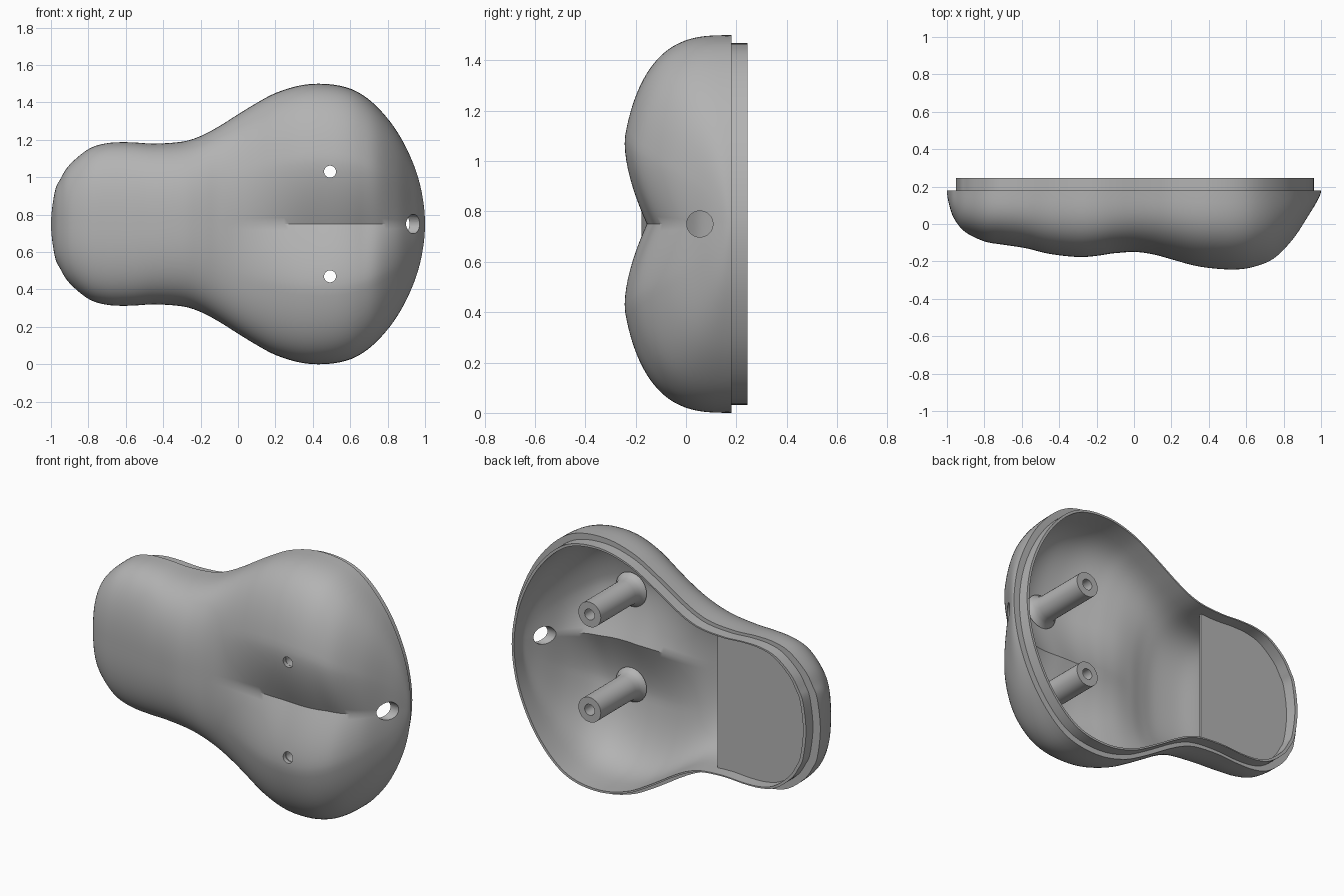
import bpy, bmesh, math
from mathutils import Vector, Matrix

cube = bpy.data.objects.get("Cube")
if cube:
    bpy.data.objects.remove(cube, do_unlink=True)

MID = 0.75                 # height of the mirror line
RIM, LIP = 0.18, 0.245     # depth of the shell edge and of the lip
LIP_SCALE, INNER_SCALE = 0.957, 0.94
BORE = 0.032

grey = bpy.data.materials.new("plain grey")
grey.use_nodes = True
grey.diffuse_color = (0.45, 0.45, 0.45, 1)
grey.node_tree.nodes["Principled BSDF"].inputs["Base Color"].default_value = (0.45, 0.45, 0.45, 1)

# Lengthwise stations: x, half width, dome depth
STATIONS = [Vector(p) for p in (
    (-1, 0, 0), (-.98, .17, .105), (-.95, .24, .165), (-.9, .317, .218), (-.8, .4, .265),
    (-.7, .432, .282), (-.58, .437, .3), (-.45, .43, .33), (-.3, .44, .346),
    (-.2, .47, .34), (-.1, .523, .326), (0, .586, .326), (.1, .647, .345),
    (.2, .7, .375), (.32, .738, .41), (.43, .75, .427), (.55, .738, .432), (.65, .7, .415),
    (.75, .62, .37), (.85, .495, .265), (.93, .34, .14), (.98, .18, .055), (1, 0, 0))]


def flip(p):
    return Vector((p.x, -p.y, -p.z))


def smooth_path(pts, steps):
    """Catmull-Rom curve through the stations, mirrored past both ends."""
    ext = [flip(pts[1])] + pts + [flip(pts[-2])]
    out = []
    for a, b, c, d in zip(ext, ext[1:], ext[2:], ext[3:]):
        for k in range(steps):
            t = k / steps
            out.append(0.5 * (2 * b + (c - a) * t + (2 * a - 5 * b + 4 * c - d) * t * t
                              + (3 * b - a - 3 * c + d) * t ** 3))
    return out + [pts[-1]]


PATH = smooth_path(STATIONS, 5)


def ease(t):
    t = max(0, min(1, t))
    return t * t * (3 - 2 * t)


def scaled_x(x, scale):
    return x * scale + 0.005 * (1 - scale) / (1 - LIP_SCALE)


def finish(name, bm):
    bmesh.ops.remove_doubles(bm, verts=bm.verts, dist=0.0002)
    bmesh.ops.recalc_face_normals(bm, faces=bm.faces)
    mesh = bpy.data.meshes.new(name)
    bm.to_mesh(mesh)
    bm.free()
    mesh.materials.append(grey)
    ob = bpy.data.objects.new(name, mesh)
    bpy.context.collection.objects.link(ob)
    return ob


def activate(ob):
    bpy.ops.object.select_all(action='DESELECT')
    ob.select_set(True)
    bpy.context.view_layer.objects.active = ob


def smooth(ob):
    activate(ob)
    bpy.ops.object.shade_smooth_by_angle(angle=math.radians(35))


def bridge(bm, rows, closed=False):
    """Quads between successive rows of points."""
    rows = [[bm.verts.new(p) for p in r] for r in rows]
    for r, s in zip(rows, rows[1:]):
        n = len(r)
        for j in range(n if closed else n - 1):
            k = (j + 1) % n
            bm.faces.new((r[j], r[k], s[k], s[j]))


def dome(bm, scale):
    """Two-lobed dome with a valley along the wide end."""
    rows, cols = [], 64
    for p in PATH:
        valley = 0.11 * ease((p.x + .1) / .55) * ease((1 - p.x) / .35)
        row = []
        for j in range(cols + 1):
            v = math.cos(math.pi * j / cols)
            bulge = 1.03 * max(0, 1 - abs(v) ** 2.5) ** 0.33
            dip = max(0, 1 - abs(v) / 0.47) ** 1.4
            row.append((scaled_x(p.x, scale), RIM - scale * (p.z * bulge - valley * dip),
                        MID + scale * v * p.y))
        rows.append(row)
    bridge(bm, rows)


def ring(scale, y):
    top = [(scaled_x(p.x, scale), y, MID + scale * p.y) for p in PATH]
    return top + [(x, y, 2 * MID - z) for x, y, z in top[-2:0:-1]]


# Hollow shell with a thin stepped lip
bm = bmesh.new()
dome(bm, 1)
dome(bm, INNER_SCALE)
bridge(bm, [ring(1, RIM), ring(LIP_SCALE, RIM), ring(LIP_SCALE, LIP),
            ring(INNER_SCALE, LIP), ring(INNER_SCALE, RIM)], closed=True)
shell = finish("shell", bm)


# Screw holes and cable hole
def cut(ob, centre, radius, length, axis):
    bm = bmesh.new()
    turn = Matrix.Rotation(math.pi / 2, 4, axis)
    bmesh.ops.create_cone(bm, cap_ends=True, segments=32, radius1=radius, radius2=radius,
                          depth=length, matrix=Matrix.Translation(centre) @ turn)
    cutter = finish("hole_cutter", bm)
    cutter.hide_render = True
    mod = ob.modifiers.new("hole", 'BOOLEAN')
    mod.operation, mod.solver, mod.object = 'DIFFERENCE', 'EXACT', cutter
    activate(ob)
    bpy.ops.object.modifier_apply(modifier=mod.name)
    bpy.data.objects.remove(cutter, do_unlink=True)


POSTS = {"upper_post": 0.28, "lower_post": -0.28}
for dz in POSTS.values():
    cut(shell, (0.492, -0.2, MID + dz), BORE, 0.4, 'X')
cut(shell, (0.95, 0.055, MID), 0.052, 0.4, 'Y')
smooth(shell)

# Screw posts, flared where they meet the shell
profile = [(BORE, -.212), (.07, -.212), (.1, -.195), (.085, -.18), (.077, -.16),
           (.073, -.13), (.073, .193), (BORE, .193), (BORE, -.212)]
angles = [math.tau * k / 32 for k in range(32)]
for name, dz in POSTS.items():
    bm = bmesh.new()
    bridge(bm, [[(0.492 + r * math.cos(a), y, MID + dz + r * math.sin(a)) for a in angles]
                for r, y in profile], closed=True)
    smooth(finish(name, bm))

# Thin cover plate over the narrow end
EDGE = -0.312
loops = []
for y in (0.16, 0.175):
    loops.append([(min(x, EDGE), y, z) for x, y, z in ring(INNER_SCALE, y) if x < EDGE + 0.01])
bm = bmesh.new()
bridge(bm, loops, closed=True)
bmesh.ops.holes_fill(bm, edges=bm.edges)
finish("cover_plate", bm)
